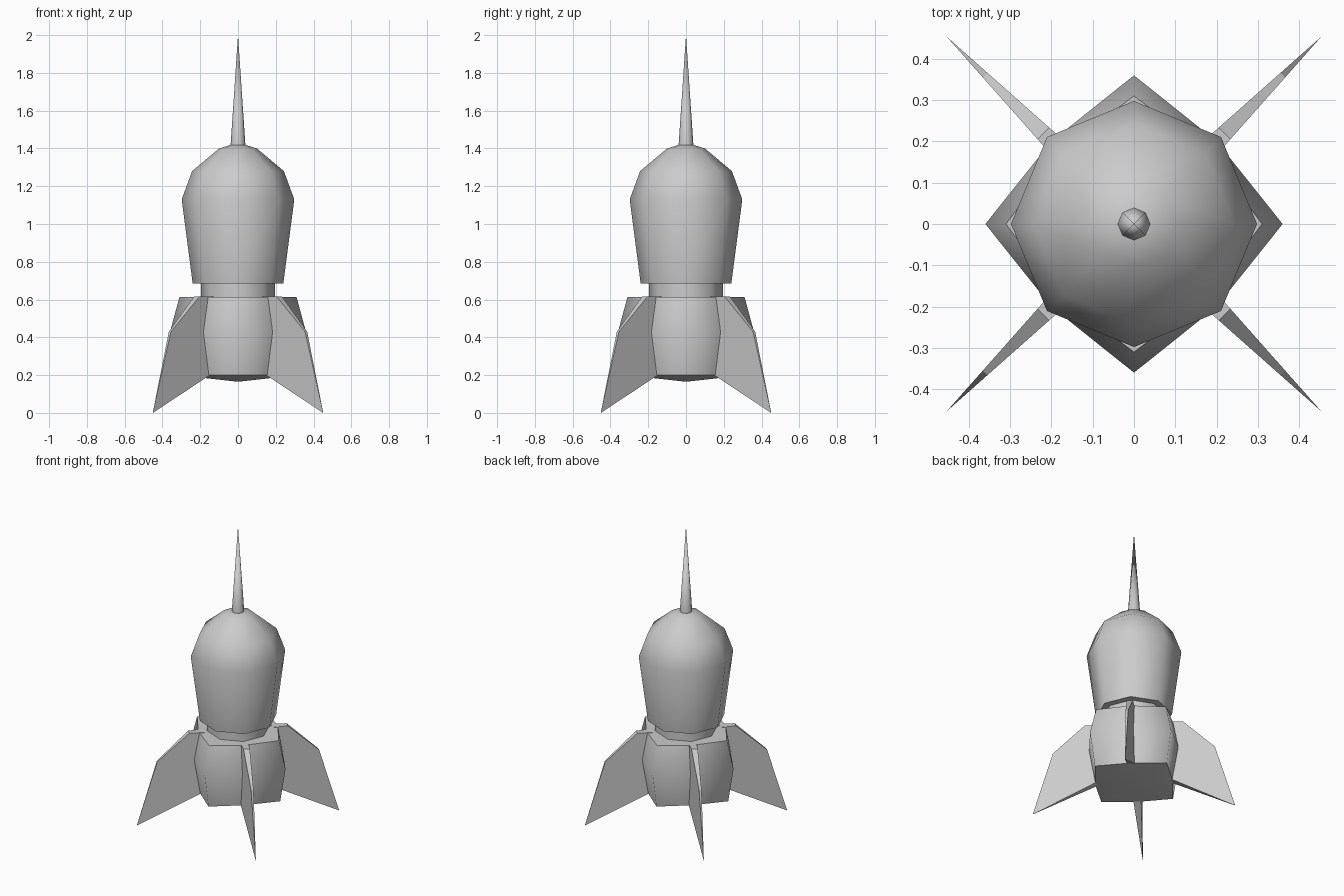
import bpy, bmesh
from math import sin, cos, pi

if "Cube" in bpy.data.objects:
    bpy.data.objects.remove(bpy.data.objects["Cube"])


def finish(name, bm):
    bmesh.ops.recalc_face_normals(bm, faces=bm.faces)
    me = bpy.data.meshes.new(name)
    bm.to_mesh(me)
    bm.free()
    ob = bpy.data.objects.new(name, me)
    bpy.context.collection.objects.link(ob)
    return ob


def lathe(name, rings, sharp=()):
    """Eight-sided body; each ring is (radius on axes, radius on diagonals, z)."""
    bm = bmesh.new()
    loops = []
    for ra, rd, z in rings:
        if ra == 0:
            loops.append([bm.verts.new((0, 0, z))] * 8)
        else:
            loops.append([bm.verts.new(((rd if i % 2 else ra) * cos(i * pi / 4),
                                        (rd if i % 2 else ra) * sin(i * pi / 4), z))
                          for i in range(8)])
    for a, b in zip(loops, loops[1:]):
        for i in range(8):
            j = (i + 1) % 8
            quad = dict.fromkeys((a[i], a[j], b[j], b[i]))
            bm.faces.new(list(quad)).smooth = True
    for k in sharp:
        for i in range(8):
            bm.edges.get((loops[k][i], loops[k][(i + 1) % 8])).smooth = False
    return finish(name, bm)


def even(profile):
    return [(r, r, z) for r, z in profile]


# Upper hull with faceted dome
lathe("upper_hull", even([(0, 0.685), (0.24, 0.685), (0.298, 1.13), (0.243, 1.28),
                          (0.10, 1.40), (0.035, 1.42), (0, 1.42)]), sharp=(1,))

# Nose spike
lathe("nose_spike", even([(0, 1.405), (0.04, 1.405), (0, 2.0)]), sharp=(1,))

# Neck between the hulls
lathe("neck", even([(0, 0.60), (0.195, 0.60), (0.195, 0.69), (0, 0.69)]), sharp=(1, 2))

# Lower hull, diamond-like in plan, with a shallow pointed underside
lathe("lower_hull", [(0, 0, 0.165), (0.32, 0.245, 0.20), (0.36, 0.283, 0.43),
                     (0.31, 0.25, 0.613), (0, 0, 0.613)], sharp=(1, 3))

# Four diagonal fins tapering to a point
outline = [(0.21, 0.212), (0.21, 0.615), (0.31, 0.615), (0.51, 0.43), (0.638, 0.0)]
for n in range(4):
    a = pi / 4 + n * pi / 2
    bm = bmesh.new()
    sides = []
    for s in (-1, 1):
        row = []
        for r, z in outline:
            t = s * 0.06 * (0.642 - r)
            row.append(bm.verts.new((r * cos(a) - t * sin(a), r * sin(a) + t * cos(a), z)))
        sides.append(row)
        bm.faces.new(row)
    for i in range(5):
        j = (i + 1) % 5
        bm.faces.new((sides[0][i], sides[0][j], sides[1][j], sides[1][i]))
    finish(f"fin_{n + 1}", bm)
